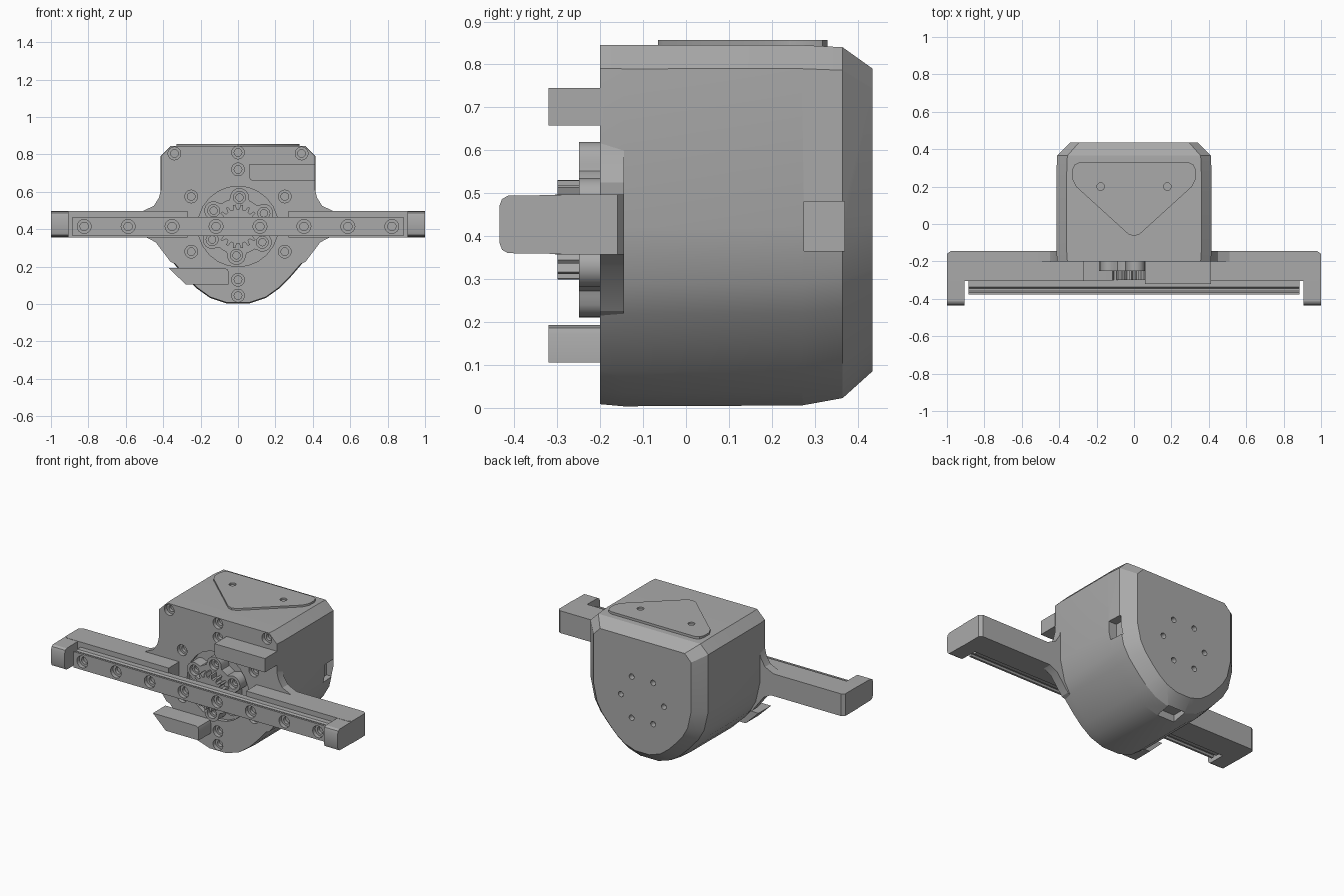
import bpy, bmesh
from math import sin, cos, pi, sqrt, radians, remainder

cube = bpy.data.objects.get("Cube")
if cube:
    bpy.data.objects.remove(cube, do_unlink=True)

grey = bpy.data.materials.new("machined grey")
grey.use_nodes = True
grey.diffuse_color = (0.4, 0.4, 0.4, 1)
grey.node_tree.nodes["Principled BSDF"].inputs["Base Color"].default_value = (0.4, 0.4, 0.4, 1)

MID = 0.415  # height of the gripper axis


def loft(bm, rings):
    """Skin a closed solid through matching rings of points."""
    rows = [[bm.verts.new(p) for p in ring] for ring in rings]
    n = len(rows[0])
    for a, b in zip(rows, rows[1:]):
        for i in range(n):
            bm.faces.new((a[i], a[(i + 1) % n], b[(i + 1) % n], b[i]))
    bm.faces.new(rows[0][::-1])
    bm.faces.new(rows[-1])


def prism(bm, pts, y0, y1):
    """Extrude an x-z outline along y."""
    loft(bm, [[(x, y, z) for x, z in pts] for y in (y0, y1)])


def box(bm, x0, x1, y0, y1, z0, z1):
    prism(bm, [(x0, z0), (x1, z0), (x1, z1), (x0, z1)], y0, y1)


def circle(r, x, z, n=24):
    return [(x + r * cos(2 * pi * i / n), z + r * sin(2 * pi * i / n)) for i in range(n)]


def bore(bm, x, z, steps):
    """Stepped round cutter along y; steps are (radius, y)."""
    loft(bm, [[(px, y, pz) for px, pz in circle(r, x, z)] for r, y in steps])


def counterbore(bm, x, z, face, r=0.034):
    bore(bm, x, z, [(r, face - 0.02), (r, face + 0.025),
                    (r * 0.6, face + 0.025), (r * 0.6, face + 0.045)])


def finish(name, bm, cutter=None, smooth=True):
    def to_object(label, source):
        bmesh.ops.recalc_face_normals(source, faces=source.faces)
        mesh = bpy.data.meshes.new(label)
        source.to_mesh(mesh)
        source.free()
        mesh.materials.append(grey)
        ob = bpy.data.objects.new(label, mesh)
        bpy.context.collection.objects.link(ob)
        return ob

    obj = to_object(name, bm)
    if cutter:
        tool = to_object(name + "_cutter", cutter)
        tool.hide_render = True
        mod = obj.modifiers.new("holes", "BOOLEAN")
        mod.operation, mod.solver, mod.object = "DIFFERENCE", "EXACT", tool
        graph = bpy.context.evaluated_depsgraph_get()
        cut = bpy.data.meshes.new_from_object(obj.evaluated_get(graph))
        obj.modifiers.clear()
        obj.data = cut
        bpy.data.objects.remove(tool, do_unlink=True)
    if smooth:
        bpy.ops.object.select_all(action="DESELECT")
        obj.select_set(True)
        bpy.context.view_layer.objects.active = obj
        bpy.ops.object.shade_smooth_by_angle(angle=radians(25))
    return obj


# Housing: flat top with chamfers, rounded bottom, tapered back
half = [(0.36, 0.845), (0.415, 0.79), (0.415, 0.42), (0.385, 0.29), (0.345, 0.22),
        (0.28, 0.145), (0.22, 0.085), (0.15, 0.035), (0.06, 0.005)]
outline = half + [(-x, z) for x, z in reversed(half)]


def section(y, sx, z0, z1):
    k = (z1 - z0) / 0.84
    return [(x * sx, y, z0 + (z - 0.005) * k) for x, z in outline]


body, cuts = bmesh.new(), bmesh.new()
loft(body, [section(-0.2, 0.99, 0.008, 0.845), section(-0.145, 1, 0.003, 0.845),
            section(0.27, 1, 0.005, 0.845), section(0.365, 0.99, 0.022, 0.84),
            section(0.435, 0.82, 0.085, 0.79)])
for x, z in [(0, 0.81), (0, 0.72), (0, 0.13), (0, 0.045)]:
    counterbore(cuts, x, z, -0.2)
for s in (-1, 1):
    for x, z in [(0.34, 0.805), (0.25, 0.575), (0.25, 0.28)]:
        counterbore(cuts, s * x, z, -0.2)
bore(cuts, 0, MID, [(0.215, -0.25), (0.215, -0.175)])
for i in range(6):
    a = i * pi / 3
    bore(cuts, 0.15 * cos(a), MID + 0.15 * sin(a), [(0.017, 0.4), (0.017, 0.5)])
box(cuts, 0.36, 0.5, 0.275, 0.37, 0.365, 0.48)
box(cuts, -0.06, 0.06, 0.275, 0.37, -0.1, 0.05)
finish("housing", body, cuts)

# Top plate: rounded triangle with two holes
right = [(0.03, -0.055), (0.31, 0.2), (0.33, 0.24), (0.33, 0.29), (0.318, 0.318), (0.29, 0.33)]
plan = [(0, -0.065)] + right + [(-x, y) for x, y in reversed(right)]
plate, cuts = bmesh.new(), bmesh.new()
loft(plate, [[(x, y, z) for x, y in plan] for z in (0.84, 0.857)])
for s in (-1, 1):
    loft(cuts, [[(x, y, z) for x, y in circle(0.02, s * 0.178, 0.2)] for z in (0.846, 0.9)])
finish("top_plate", plate, cuts)

# Arms: flared root, long bar and hooked tip on each side
root = [(0.3, 0.62), (0.41, 0.62), (0.422, 0.57), (0.45, 0.525), (0.51, 0.497), (0.6, 0.497),
        (0.6, 0.357), (0.49, 0.357), (0.44, 0.33), (0.36, 0.225), (0.3, 0.2)]
hook = [(-0.2, 0.357), (-0.415, 0.36), (-0.429, 0.368), (-0.435, 0.385),
        (-0.435, 0.47), (-0.429, 0.486), (-0.415, 0.494), (-0.2, 0.497)]
bar = [(0.27, -0.305), (0.98, -0.305), (1, -0.29), (1, -0.16), (0.98, -0.145),
       (0.45, -0.145), (0.4, -0.195), (0.27, -0.195)]
for s, side in ((1, "left"), (-1, "right")):
    bm = bmesh.new()
    prism(bm, [(s * x, z) for x, z in root], -0.2, -0.145)
    finish(side + "_arm_root", bm)
    bm = bmesh.new()
    loft(bm, [[(s * x, y, z) for x, y in bar] for z in (0.357, 0.497)])
    finish(side + "_arm", bm, smooth=False)
    bm = bmesh.new()
    loft(bm, [[(s * x, y, z) for y, z in hook] for x in (0.905, 1)])
    finish(side + "_arm_hook", bm)

# Guide rail with side grooves and a row of screw holes
side = [(-0.3, 0.05), (-0.338, 0.05), (-0.345, 0.04), (-0.358, 0.04), (-0.365, 0.05), (-0.378, 0.05)]
shape = [(y, MID + h) for y, h in side] + [(y, MID - h) for y, h in reversed(side)]
rail, cuts = bmesh.new(), bmesh.new()
loft(rail, [[(x, y, z) for y, z in shape] for x in (-0.885, 0.885)])
for i in range(8):
    counterbore(cuts, (i - 3.5) * 0.235, MID, -0.378, 0.037)
finish("guide_rail", rail, cuts, smooth=False)

# Lobed drive flange with six screws
def lobe_radius(t):
    a = remainder(t - radians(27), pi / 3)
    d = 0.05 ** 2 - (0.155 * sin(a)) ** 2
    return max(0.15, 0.155 * cos(a) + sqrt(d)) if d > 0 else 0.15


flange, cuts = bmesh.new(), bmesh.new()
turns = [2 * pi * i / 120 for i in range(120)]
prism(flange, [(lobe_radius(t) * cos(t), MID + lobe_radius(t) * sin(t)) for t in turns], -0.25, -0.17)
for i in range(6):
    a = radians(27 + 60 * i)
    counterbore(cuts, 0.155 * cos(a), MID + 0.155 * sin(a), -0.25, 0.032)
finish("drive_flange", flange, cuts)

# Pinion gear
teeth = 18
rim = []
for i in range(teeth):
    for offset, r in ((-0.3, 0.092), (-0.14, 0.117), (0.14, 0.117), (0.3, 0.092)):
        t = 2 * pi * (i + offset) / teeth
        rim.append((r * cos(t), MID + r * sin(t)))
gear = bmesh.new()
prism(gear, rim, -0.3, -0.24)
finish("pinion_gear", gear, smooth=False)

# Finger blocks above and below the rail
upper = [(0.06, 0.745), (0.06, 0.68), (0.066, 0.664), (0.082, 0.658), (0.412, 0.658), (0.412, 0.745)]
lower = [(-0.05, 0.105), (-0.05, 0.17), (-0.056, 0.186), (-0.072, 0.192), (-0.37, 0.192), (-0.28, 0.105)]
for name, pts in (("upper_block", upper), ("lower_block", lower)):
    bm = bmesh.new()
    prism(bm, pts, -0.32, -0.195)
    finish(name, bm)
